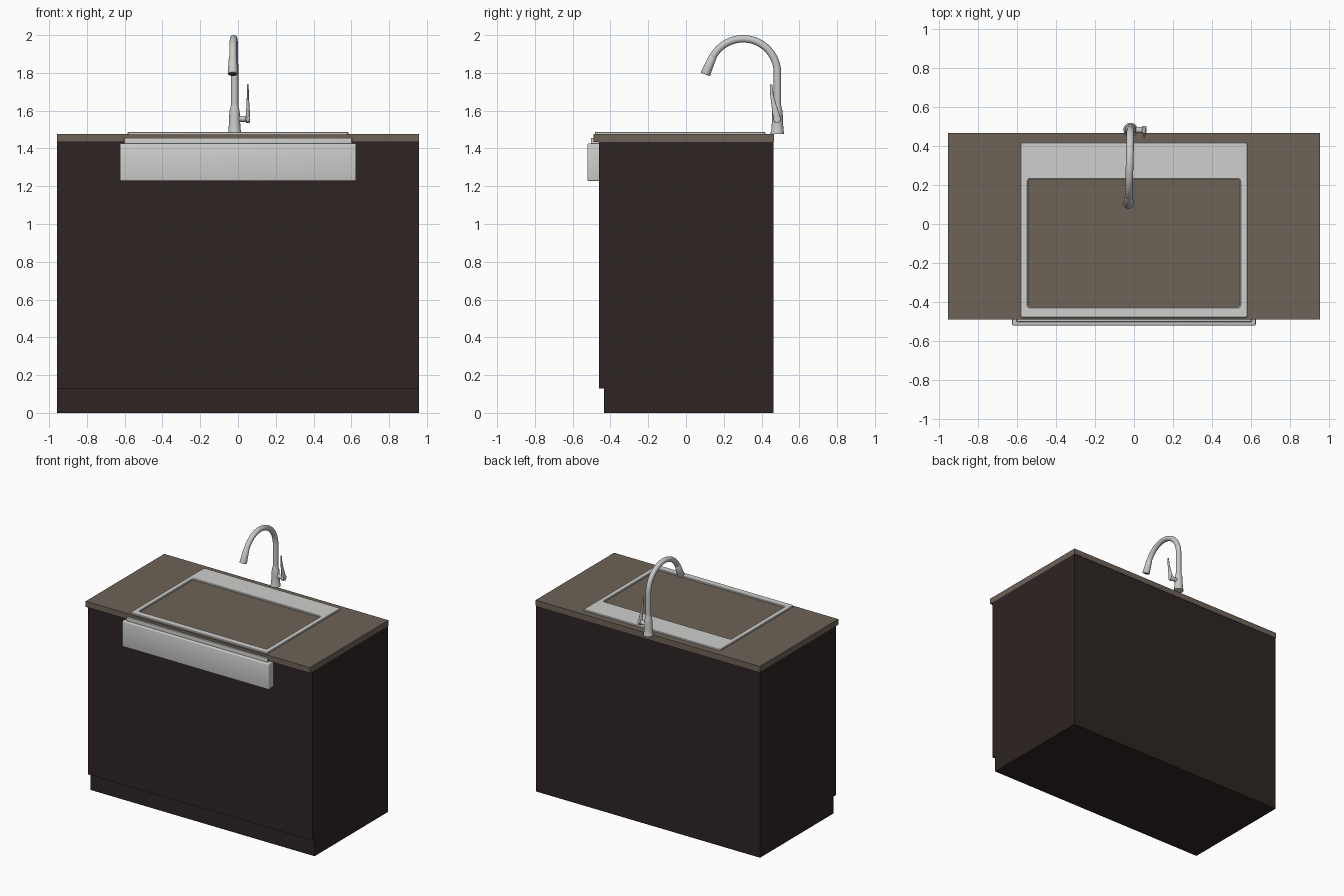
import bpy, bmesh, math
from mathutils import Vector, Matrix

if "Cube" in bpy.data.objects:
    bpy.data.objects.remove(bpy.data.objects["Cube"])


def material(name, rgb):
    m = bpy.data.materials.new(name)
    m.diffuse_color = (*rgb, 1)
    m.use_nodes = True
    m.node_tree.nodes["Principled BSDF"].inputs["Base Color"].default_value = m.diffuse_color
    return m


DARK_WOOD = material("dark_wood", (0.027, 0.018, 0.017))
STONE = material("brown_stone", (0.155, 0.125, 0.097))
STEEL = material("sink_steel", (0.62, 0.62, 0.61))
METAL = material("faucet_metal", (0.58, 0.58, 0.57))
RUBBER = material("nozzle_grey", (0.08, 0.08, 0.08))


def finish(name, bm, mat, smooth=True):
    bmesh.ops.recalc_face_normals(bm, faces=bm.faces)
    me = bpy.data.meshes.new(name)
    bm.to_mesh(me)
    bm.free()
    me.materials.append(mat)
    ob = bpy.data.objects.new(name, me)
    bpy.context.collection.objects.link(ob)
    if smooth:
        bpy.ops.object.select_all(action='DESELECT')
        ob.select_set(True)
        bpy.context.view_layer.objects.active = ob
        bpy.ops.object.shade_smooth_by_angle(angle=math.radians(35))
    return ob


def box(name, hx, y, z, mat, bevel=0):
    """Box centred on x with half width hx."""
    bm = bmesh.new()
    size = (2 * hx, y[1] - y[0], z[1] - z[0])
    mid = (0, sum(y) / 2, sum(z) / 2)
    bmesh.ops.create_cube(bm, size=1, matrix=Matrix.Translation(mid) @ Matrix.Diagonal((*size, 1)))
    if bevel:
        bmesh.ops.bevel(bm, geom=bm.edges[:], offset=bevel, segments=3, profile=0.5, affect='EDGES')
    return finish(name, bm, mat, bool(bevel))


def skin(bm, loops, closed=False, caps=True):
    rings = [[bm.verts.new(p) for p in loop] for loop in loops]
    n = len(rings[0])
    pairs = list(zip(rings, rings[1:]))
    if closed:
        pairs.append((rings[-1], rings[0]))
    for a, b in pairs:
        for i in range(n):
            j = (i + 1) % n
            bm.faces.new((a[i], a[j], b[j], b[i]))
    if caps and not closed:
        bm.faces.new(rings[0])
        bm.faces.new(rings[-1])


def rounded_rect(hx, y0, y1, r, z, seg=6):
    pts = []
    corners = [(hx - r, y1 - r), (-hx + r, y1 - r), (-hx + r, y0 + r), (hx - r, y0 + r)]
    for k, (cx, cy) in enumerate(corners):
        for i in range(seg + 1):
            a = math.pi / 2 * (k + i / seg)
            pts.append((cx + r * math.cos(a), cy + r * math.sin(a), z))
    return pts


# Faucet is placed at its base and turned very slightly
BASE = Vector((-0.018, 0.484, 0))
TURN = -0.026


def tube(name, path, radii, mat=METAL, side=(1, 0, 0), flat=1, n=28):
    """Sweep circles (or ellipses) along a planar path."""
    path = [Vector(p) for p in path]
    side = Vector(side)
    loops = []
    for i, p in enumerate(path):
        t = (path[min(i + 1, len(path) - 1)] - path[max(i - 1, 0)]).normalized()
        up = t.cross(side)
        loops.append([p + radii[i] * (side * flat * math.cos(a) + up * math.sin(a))
                      for a in (2 * math.pi * k / n for k in range(n))])
    bm = bmesh.new()
    skin(bm, loops)
    ob = finish(name, bm, mat)
    ob.location = BASE
    ob.rotation_euler.z = TURN
    return ob


# Cabinet: side profile with a toe kick, extruded across x
profile = [(-0.433, 0), (-0.433, 0.13), (-0.46, 0.13), (-0.46, 1.434), (0.464, 1.434), (0.464, 0)]
bm = bmesh.new()
skin(bm, [[(x, y, z) for y, z in profile] for x in (-0.957, 0.957)])
finish("cabinet", bm, DARK_WOOD, False)

# Countertop slab
box("countertop", 0.957, (-0.49, 0.467), (1.434, 1.477), STONE)

# Sink rim: frame with a wide back ledge
rim = [(0.584, -0.483, 0.42, 0.014, 1.470), (0.584, -0.483, 0.42, 0.014, 1.484),
       (0.580, -0.479, 0.416, 0.010, 1.488), (0.549, -0.433, 0.235, 0.016, 1.488),
       (0.545, -0.429, 0.231, 0.014, 1.484), (0.545, -0.429, 0.231, 0.014, 1.470)]
bm = bmesh.new()
skin(bm, [rounded_rect(*r) for r in rim], closed=True)
finish("sink_rim", bm, STEEL)

# Sink front apron and the ledge above it
box("sink_apron", 0.626, (-0.522, -0.43), (1.228, 1.427), STEEL, 0.007)
box("apron_ledge", 0.603, (-0.503, -0.44), (1.415, 1.456), STEEL, 0.003)

# Faucet body
body = [(0.036, 1.476), (0.036, 1.484), (0.033, 1.492), (0.030, 1.53), (0.028, 1.585),
        (0.026, 1.602), (0.021, 1.618), (0.019, 1.64)]
tube("faucet_body", [(0, 0, z) for r, z in body], [r for r, z in body])

# Gooseneck: column, arc and short straight end
R, CZ, END = 0.182, 1.7985, math.radians(157)
neck = [(0, 0, 1.60), (0, 0, 1.70)]
neck += [(0, -R + R * math.cos(END * i / 36), CZ + R * math.sin(END * i / 36)) for i in range(37)]
tube("faucet_neck", neck, [0.0195] * len(neck))

# Flared spray head
tip = Vector(neck[-1])
d = Vector((0, -math.sin(END), math.cos(END)))
head = [(-0.02, 0.0195), (-0.018, 0.021), (0.03, 0.0235), (0.078, 0.0265), (0.082, 0.0255)]
tube("spray_head", [tip + d * s for s, r in head], [r for s, r in head])
tube("spray_nozzle", [tip + d * 0.078, tip + d * 0.084], [0.021, 0.021], RUBBER)

# Handle pivot and lever
pivot = [(0.0, 0.016), (0.058, 0.016), (0.061, 0.021), (0.078, 0.021), (0.081, 0.019)]
tube("handle_pivot", [(x, 0, 1.557) for x, r in pivot], [r for x, r in pivot], side=(0, 1, 0))
lever = [(0, 1.55, 0.020), (-0.006, 1.585, 0.018), (-0.017, 1.63, 0.013),
         (-0.027, 1.68, 0.009), (-0.032, 1.734, 0.007), (-0.0325, 1.74, 0.004)]
ob = tube("handle_lever", [(0.071, y, z) for y, z, r in lever], [r for y, z, r in lever], flat=0.6, n=20)
